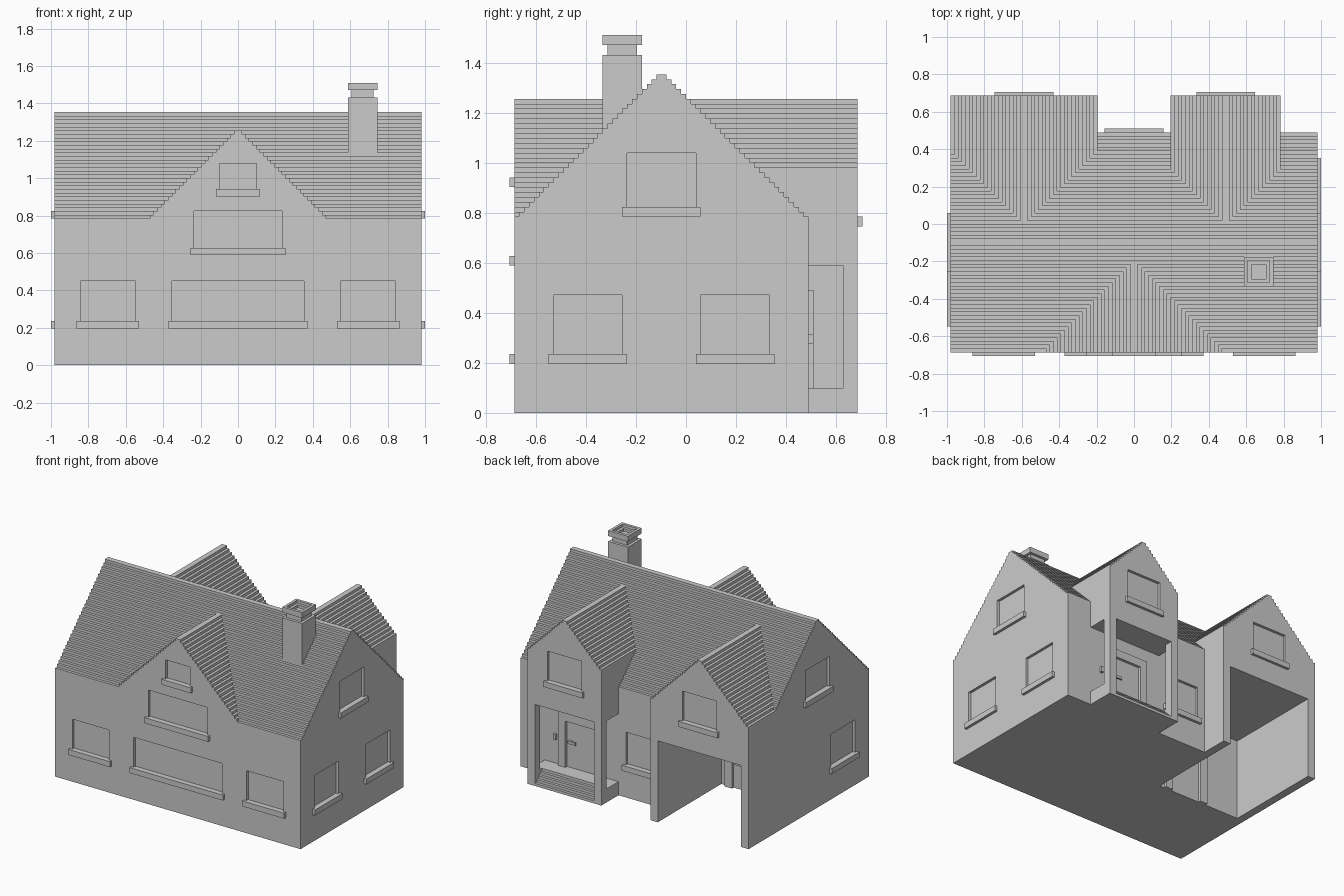
import bpy, bmesh

if "Cube" in bpy.data.objects:
    bpy.data.objects.remove(bpy.data.objects["Cube"])

U = 2 / 102  # the house sits on a regular grid of this size


def finish(name, bm):
    bmesh.ops.recalc_face_normals(bm, faces=bm.faces)
    me = bpy.data.meshes.new(name)
    bm.to_mesh(me)
    bm.free()
    ob = bpy.data.objects.new(name, me)
    bpy.context.collection.objects.link(ob)
    return ob


def boxes(name, items):
    """One object from boxes given as (x0, x1, y0, y1, z0, z1) in grid units."""
    bm = bmesh.new()
    for b in items:
        vs = bmesh.ops.create_cube(bm, size=1)["verts"]
        for v in vs:
            for i in range(3):
                v.co[i] = U * b[2 * i + (v.co[i] > 0)]
    return finish(name, bm)


def prism(name, axis, c, half, ridge, base, lo, hi):
    """Walls with a stepped gable roof, extruded along axis from lo to hi."""
    left = []
    for w in range(half, 0, -1):
        left += [(w, base if w == half else ridge - w), (w, ridge + 1 - w)]
    prof = [(c - w, z) for w, z in left] + [(c + w, z) for w, z in reversed(left)]
    bm = bmesh.new()
    def at(t, a, z):
        return (t * U, a * U, z * U) if axis == "x" else (a * U, t * U, z * U)
    face = bm.faces.new([bm.verts.new(at(lo, a, z)) for a, z in prof])
    ext = bmesh.ops.extrude_face_region(bm, geom=[face])["geom"]
    d = (hi - lo) * U
    bmesh.ops.translate(bm, vec=(d, 0, 0) if axis == "x" else (0, d, 0),
                        verts=[g for g in ext if isinstance(g, bmesh.types.BMVert)])
    return finish(name, bm)


def cut(ob, cutter):
    m = ob.modifiers.new("cut", "BOOLEAN")
    m.operation, m.solver, m.object = "DIFFERENCE", "EXACT", cutter
    bpy.context.view_layer.objects.active = ob
    bpy.ops.object.modifier_apply(modifier=m.name)


def slab(axis, plane, s, a0, a1, z0, z1, d0, d1):
    """Box lying against a wall, from depth d0 to d1 along the outward side s."""
    p = sorted((plane + s * d0, plane + s * d1))
    return (*p, a0, a1, z0, z1) if axis == "x" else (a0, a1, *p, z0, z1)


# Main house, front gable and the two rear wings
main = prism("main_house", "x", -5, 30, 69, 0, -50, 50)
gable = prism("front_gable", "y", 0, 24, 64, 40, -35, -11)
garage = prism("garage_wing", "y", -30, 20, 64, 0, 1, 35)
porch = prism("porch_wing", "y", 25, 15, 64, 0, 1, 35)

# Windows: axis, wall plane, outward side, extent along wall, bottom, top
windows = [
    ("y", -35, -1, -43, -28, 12, 23), ("y", -35, -1, -18, 18, 12, 23),
    ("y", -35, -1, 28, 43, 12, 23), ("y", -35, -1, -12, 12, 32, 42),
    ("y", -35, -1, -5, 5, 48, 55),
    ("x", 50, 1, -27, -13, 12, 24), ("x", 50, 1, 3, 17, 12, 24),
    ("x", 50, 1, -12, 2, 42, 53),
    ("x", -50, -1, -27, -13, 12, 24), ("x", -50, -1, -12, 2, 42, 53),
    ("y", 35, 1, -37, -23, 40, 51), ("y", 35, 1, 18, 32, 40, 51),
    ("y", 25, 1, -7, 7, 12, 24),
]
recesses, sills = [], []
for ax, p, s, a0, a1, z0, z1 in windows:
    recesses.append(slab(ax, p, s, a0, a1, z0, z1, -1, 0.5))
    sills.append(slab(ax, p, s, a0 - 1, a1 + 1, z0 - 2, z0, 0, 1))
boxes("window_sills", sills)

# Window recesses plus the open garage bay
openings = boxes("cutter_openings", recesses + [(-47, -13, -2, 36, -1, 30)])
for ob in (main, gable, garage, porch):
    cut(ob, openings)

# Porch: open on both sides and at the back, leaving two corner posts
porch_sides = boxes("cutter_porch_sides", [(9, 41, 25, 32, 5, 30)])
porch_back = boxes("cutter_porch_back", [(13, 37, 31, 36, -1, 30)])
cut(porch, porch_sides)
cut(porch, porch_back)
boxes("porch_steps", [(13, 37, 34 - i, 35 - i, 0, i + 1) for i in range(4)])


# Door frames with handles
def door(name, x, y, z):
    boxes(name + "_frame", [(x - 9, x - 6, y, y + 1, z, z + 20),
                            (x + 6, x + 9, y, y + 1, z, z + 20),
                            (x - 6, x + 6, y, y + 1, z + 17, z + 20)])
    boxes(name + "_handle", [(x + 2, x + 5, y + 0.5, y + 1, z + 9, z + 10),
                             (x + 4, x + 5, y, y + 0.5, z + 9, z + 10)])


door("front_door", 25, 25, 5)
door("garage_door", -24, -2, 0)
boxes("door_bell", [(35, 36, 25, 26, 14, 16)])

# Chimney with a hollow cap
boxes("chimney_shaft", [(30, 38, -17, -9, 50, 73)])
boxes("chimney_neck", [(31, 37, -16, -10, 73, 75)])
cap = boxes("chimney_cap", [(30, 38, -17, -9, 75, 77)])
rim = boxes("cutter_rim", [(31, 37, -16, -10, 76, 78)])
flue = boxes("cutter_flue", [(32, 36, -15, -11, 74, 78)])
cut(cap, rim)
cut(cap, flue)

# Remove the cutters
for c in (openings, porch_sides, porch_back, rim, flue):
    bpy.data.objects.remove(c)
